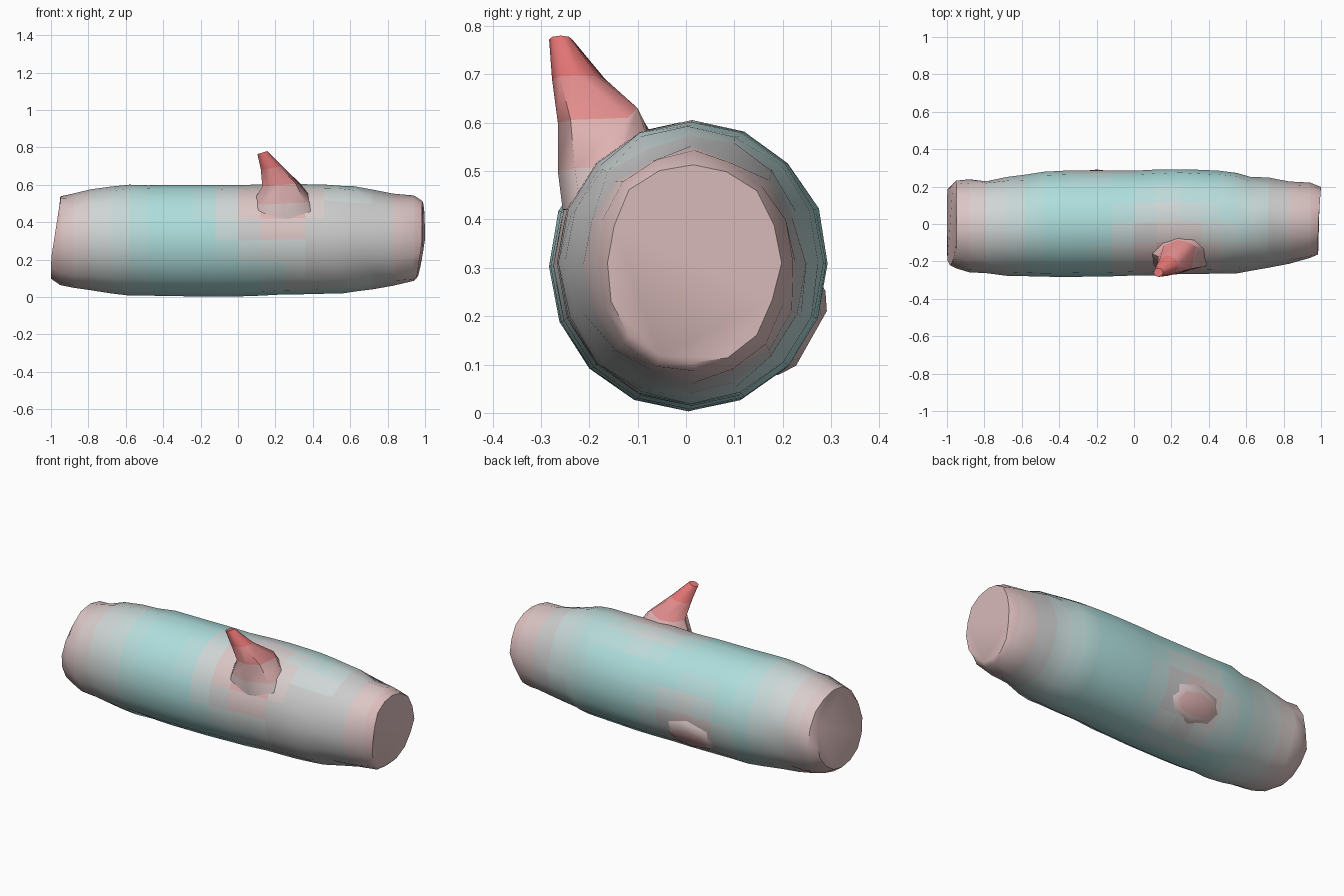
import bpy, bmesh, math, random
from mathutils import Vector

if "Cube" in bpy.data.objects:
    bpy.data.objects.remove(bpy.data.objects["Cube"])

random.seed(4)
SIDES = 16

# shared colour ramp: teal bark -> grey -> pink wood -> red tip
RAMP = [(0.0, (0.42, 0.73, 0.72)), (0.4, (0.66, 0.66, 0.65)),
        (0.7, (0.74, 0.50, 0.50)), (1.0, (0.78, 0.18, 0.18))]
STEPS = 13


def ramp(t):
    for (a, ca), (b, cb) in zip(RAMP, RAMP[1:]):
        if t <= b:
            k = (t - a) / (b - a)
            return [p + (q - p) * k for p, q in zip(ca, cb)]
    return RAMP[-1][1]


MATS = []
for i in range(STEPS):
    m = bpy.data.materials.new("wood_tone_%d" % i)
    m.diffuse_color = (*ramp(i / (STEPS - 1)), 1)
    m.use_nodes = True
    m.node_tree.nodes["Principled BSDF"].inputs["Base Color"].default_value = m.diffuse_color
    MATS.append(m)


def step(a, b, v):
    return min(1, max(0, (v - a) / (b - a)))


def loft(name, rings, tone, angle):
    """Skin closed rings, cap both ends, tint each face by tone(centre)."""
    bm = bmesh.new()
    loops = [[bm.verts.new(p) for p in r] for r in rings]
    for a, b in zip(loops, loops[1:]):
        n = len(a)
        for i in range(n):
            bm.faces.new((a[i], a[(i + 1) % n], b[(i + 1) % n], b[i]))
    bm.faces.new(loops[0])
    bm.faces.new(loops[-1])
    bmesh.ops.recalc_face_normals(bm, faces=bm.faces)
    for f in bm.faces:
        f.material_index = round(tone(f.calc_center_median()) * (STEPS - 1))
    me = bpy.data.meshes.new(name)
    bm.to_mesh(me)
    bm.free()
    for m in MATS:
        me.materials.append(m)
    ob = bpy.data.objects.new(name, me)
    bpy.context.collection.objects.link(ob)
    bpy.ops.object.select_all(action='DESELECT')
    ob.select_set(True)
    bpy.context.view_layer.objects.active = ob
    bpy.ops.object.shade_smooth_by_angle(angle=math.radians(angle))
    return ob


# log outline: x, y low, y high, z low, z high
STATIONS = [(-0.98, -0.22, 0.20, 0.09, 0.52), (-0.95, -0.235, 0.23, 0.06, 0.545),
            (-0.88, -0.262, 0.235, 0.04, 0.55), (-0.79, -0.268, 0.24, 0.03, 0.58),
            (-0.58, -0.285, 0.262, 0.01, 0.60), (-0.48, -0.285, 0.285, 0.005, 0.60),
            (0.0, -0.278, 0.288, 0.003, 0.60), (0.25, -0.27, 0.295, 0.012, 0.605),
            (0.55, -0.262, 0.28, 0.02, 0.60), (0.62, -0.25, 0.255, 0.028, 0.59),
            (0.72, -0.23, 0.245, 0.04, 0.575), (0.83, -0.21, 0.235, 0.06, 0.55),
            (0.94, -0.19, 0.225, 0.075, 0.545), (0.98, -0.17, 0.20, 0.10, 0.52)]


def outline(x):
    for a, b in zip(STATIONS, STATIONS[1:]):
        if x <= b[0]:
            k = (x - a[0]) / (b[0] - a[0])
            return [p + (q - p) * k for p, q in zip(a, b)]
    return STATIONS[-1]


# bark: coarse lumps near the ends, smoother along the middle
xs = sorted({s[0] for s in STATIONS} | {-0.68, -0.36, -0.24, -0.12, 0.12, 0.36, 0.46})
lump = {s[0]: [random.uniform(-0.05, 0.02) for _ in range(SIDES)] for s in STATIONS}
rings = []
for x in xs:
    _, y0, y1, z0, z1 = outline(x)
    rough = 0.25 + 0.75 * step(0.4, 0.8, abs(x))
    row = lump.get(x, [0] * SIDES)
    ring = []
    for i in range(SIDES):
        a = math.tau * i / SIDES
        r = 1 + row[i] * rough
        y = (y0 + y1) / 2 + (y1 - y0) / 2 * r * math.cos(a)
        z = (z0 + z1) / 2 + (z1 - z0) / 2 * r * math.sin(a)
        px = x
        if x == xs[0]:      # sawn ends lean slightly
            px = -1.0 + 0.05 * step(0.2, 0.52, z)
        elif x == xs[-1]:
            px = 0.985 - 0.03 * step(0.3, 0.1, z) + 0.015 * step(0.0, 0.2, y)
        ring.append((px, y, z))
    rings.append(ring)

BRANCH = Vector((0.22, -0.22, 0.52))
KNOT = Vector((-0.2, 0.27, 0.16))


def log_tone(c):
    ends = 0.65 * step(0.45, 0.95, abs(c.x))
    near_branch = 0.75 * (1 - step(0.08, 0.45, (c - BRANCH).length))
    near_knot = 0.55 * (1 - step(0.1, 0.35, (c - KNOT).length))
    front = 0.4 * step(0.1, 0.35, c.x) * step(0.0, -0.15, c.y)
    return max(ends, near_branch, near_knot, front)


loft("log", rings, log_tone, 40)

# broken branch: centre x, y, z and half widths x, y
path = [(0.25, -0.13, 0.42, 0.22, 0.125), (0.24, -0.145, 0.50, 0.17, 0.12),
        (0.235, -0.175, 0.60, 0.105, 0.09), (0.18, -0.222, 0.69, 0.058, 0.055),
        (0.13, -0.259, 0.772, 0.026, 0.024)]
rings = []
for x, y, z, rx, ry in path:
    rings.append([(x + rx * math.cos(math.tau * i / 8), y + ry * math.sin(math.tau * i / 8),
                   z + 0.008 * math.cos(math.tau * i / 8)) for i in range(8)])
# root on the upper right spreads along the log
rings[2][0] = (0.33, -0.12, 0.61)
rings[2][1] = (0.30, -0.10, 0.63)
loft("branch_stub", rings, lambda c: min(1, 0.6 + 0.45 * step(0.48, 0.72, c.z)), 50)

# low cut knot on the back, facing outward and down
out = Vector((0, 0.87, -0.49))
side = Vector((0, 0.49, 0.87))
rings = []
for d, rx, rs in ((0.22, 0.24, 0.13), (0.275, 0.17, 0.10), (0.298, 0.12, 0.065)):
    rings.append([Vector((-0.2, 0, 0.30)) + out * d
                  + Vector((rx * math.cos(math.tau * i / 8), 0, 0))
                  + side * rs * math.sin(math.tau * i / 8) for i in range(8)])
loft("cut_knot", rings, lambda c: 0.72 if abs(c.x + 0.2) < 0.01 and c.y > 0.24 else 0.55, 40)
